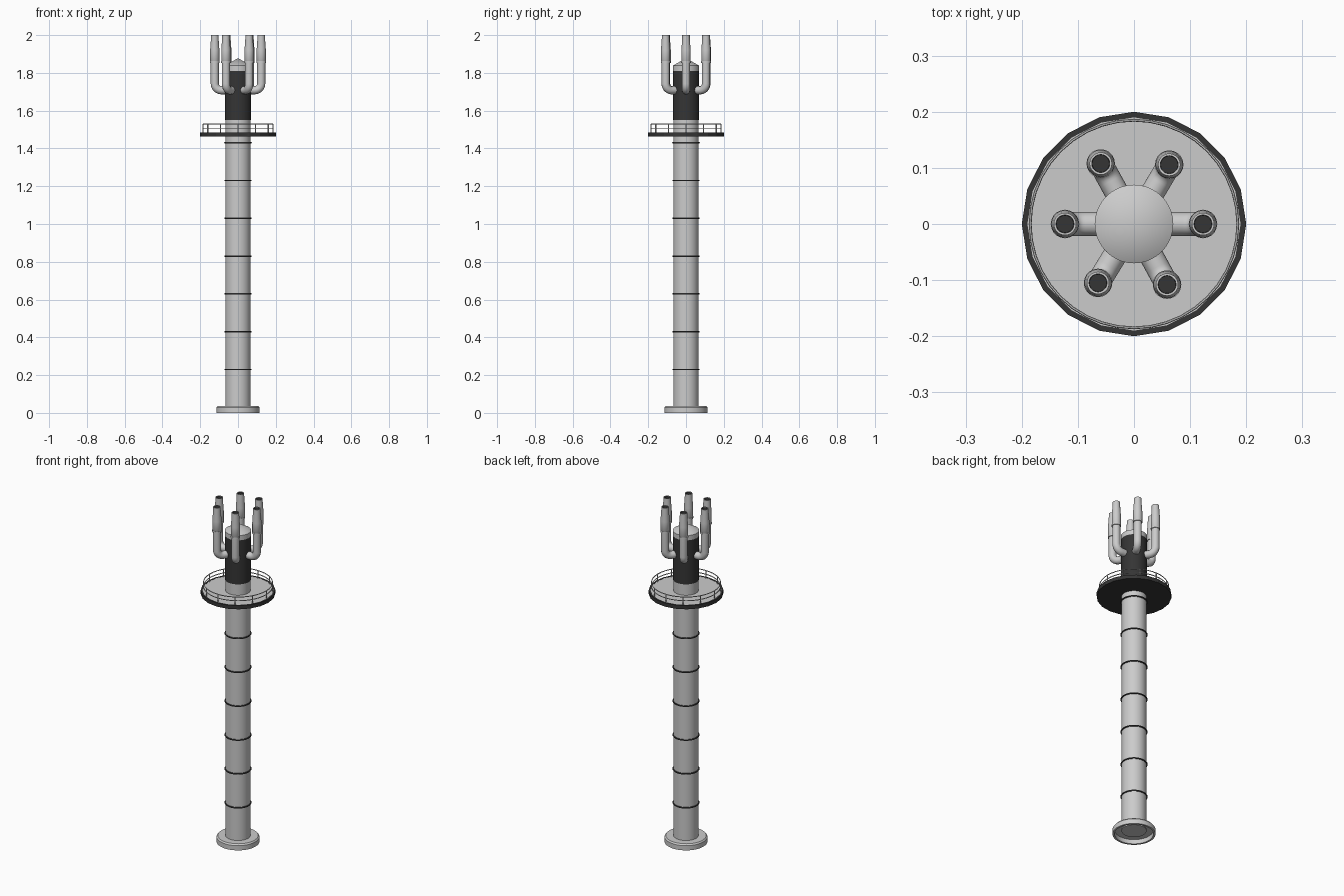
import bpy, math

if "Cube" in bpy.data.objects:
    bpy.data.objects.remove(bpy.data.objects["Cube"])


def material(name, v):
    m = bpy.data.materials.new(name)
    m.diffuse_color = (v, v, v, 1)
    m.use_nodes = True
    m.node_tree.nodes["Principled BSDF"].inputs["Base Color"].default_value = m.diffuse_color
    return m


DARK = material("dark_metal", 0.035)


def finish(ob, mat=None, smooth=True):
    if mat:
        ob.data.materials.append(mat)
    if smooth:
        bpy.ops.object.select_all(action='DESELECT')
        ob.select_set(True)
        bpy.context.view_layer.objects.active = ob
        bpy.ops.object.shade_smooth_by_angle(angle=math.radians(35))
    return ob


def lathe(name, profile, n=32, mat=None, at=(0, 0, 0), smooth=True, closed=False):
    """Spin (radius, z) points about z; radius 0 makes a pole."""
    verts, rings, faces = [], [], []
    for r, z in profile:
        k = 1 if r == 0 else n
        rings.append([len(verts) + i for i in range(k)])
        verts += [(r * math.cos(math.tau * i / n), r * math.sin(math.tau * i / n), z) for i in range(k)]
    pairs = list(zip(rings, rings[1:]))
    if closed:
        pairs.append((rings[-1], rings[0]))
    for a, b in pairs:
        for i in range(n):
            j = (i + 1) % n
            f = [a[i % len(a)], a[j % len(a)], b[j % len(b)], b[i % len(b)]]
            faces.append(list(dict.fromkeys(f)))
    me = bpy.data.meshes.new(name)
    me.from_pydata(verts, [], faces)
    ob = bpy.data.objects.new(name, me)
    bpy.context.collection.objects.link(ob)
    ob.location = at
    return finish(ob, mat, smooth)


def ring(name, r, z, t, mat=None, n=40):
    prof = [(r + t * math.cos(a), z + t * math.sin(a)) for a in [math.tau * i / 6 for i in range(6)]]
    return lathe(name, prof, n, mat, closed=True)


def pipe(name, pts, r):
    cu = bpy.data.curves.new(name, 'CURVE')
    cu.dimensions = '3D'
    cu.bevel_depth = r
    cu.bevel_resolution = 4
    sp = cu.splines.new('POLY')
    sp.points.add(len(pts) - 1)
    for p, co in zip(sp.points, pts):
        p.co = (*co, 1)
    tmp = bpy.data.objects.new(name, cu)
    bpy.context.collection.objects.link(tmp)
    bpy.ops.object.select_all(action='DESELECT')
    tmp.select_set(True)
    bpy.context.view_layer.objects.active = tmp
    bpy.ops.object.convert(target='MESH')
    return finish(bpy.context.object)


# Base flange (open underneath) and shaft with weld bands
lathe("base_flange", [(0.104, 0), (0.115, 0), (0.115, 0.028), (0.108, 0.036), (0.066, 0.036),
                      (0.066, 0.026), (0.104, 0.026)], 40, closed=True)
lathe("shaft", [(0, 0.02), (0.067, 0.02), (0.067, 1.56), (0, 1.56)], 40)
for i in range(7):
    ring("shaft_band", 0.069, 0.23 + 0.2 * i, 0.004, DARK)

# Twenty-sided service platform with deck
lathe("platform", [(0, 1.463), (0.2, 1.463), (0.2, 1.485), (0.19, 1.485), (0.19, 1.48), (0, 1.48)],
      20, DARK, smooth=False)
lathe("platform_deck", [(0.191, 1.481), (0.191, 1.484), (0, 1.484)], 20, smooth=False)

# Guard rail
for z in (1.507, 1.529):
    ring("guard_rail", 0.185, z, 0.0025)
for i in range(12):
    a = math.tau * i / 12
    lathe("rail_post", [(0, 1.48), (0.003, 1.48), (0.003, 1.53), (0, 1.53)], 8,
          at=(0.185 * math.cos(a), 0.185 * math.sin(a), 0))

# Dark drum and conical cap
lathe("drum", [(0, 1.55), (0.07, 1.55), (0.07, 1.81), (0, 1.81)], 40, DARK)
lathe("drum_cap", [(0.07, 1.81), (0.07, 1.838), (0, 1.878)], 40)

# Six elbow pipes with tapered open outlets
for a in [math.radians(d) for d in (0, 59.3, 118.8, 180, 238.6, 298.6)]:
    c, s = math.cos(a), math.sin(a)
    path = [(0.05, 1.708)]
    for k in range(9):
        t = math.radians(90 * k / 8)
        path.append((0.088 + 0.035 * math.sin(t), 1.743 - 0.035 * math.cos(t)))
    path.append((0.123, 1.87))
    pipe("elbow_pipe", [(r * c, r * s, z) for r, z in path], 0.0215)
    at = (0.123 * c, 0.123 * s, 0)
    lathe("outlet", [(0.021, 1.855), (0.0245, 1.86), (0.0245, 1.92), (0.02, 1.985), (0.02, 2.0),
                     (0.016, 2.0), (0.016, 1.97)], 20, at=at)
    lathe("outlet_bore", [(0.016, 1.998), (0.0155, 1.985), (0, 1.985)], 20, DARK, at)
    lathe("pipe_collar", [(0.021, 1.853), (0.0255, 1.853), (0.0255, 1.862), (0.021, 1.862)], 20, at=at, closed=True)
